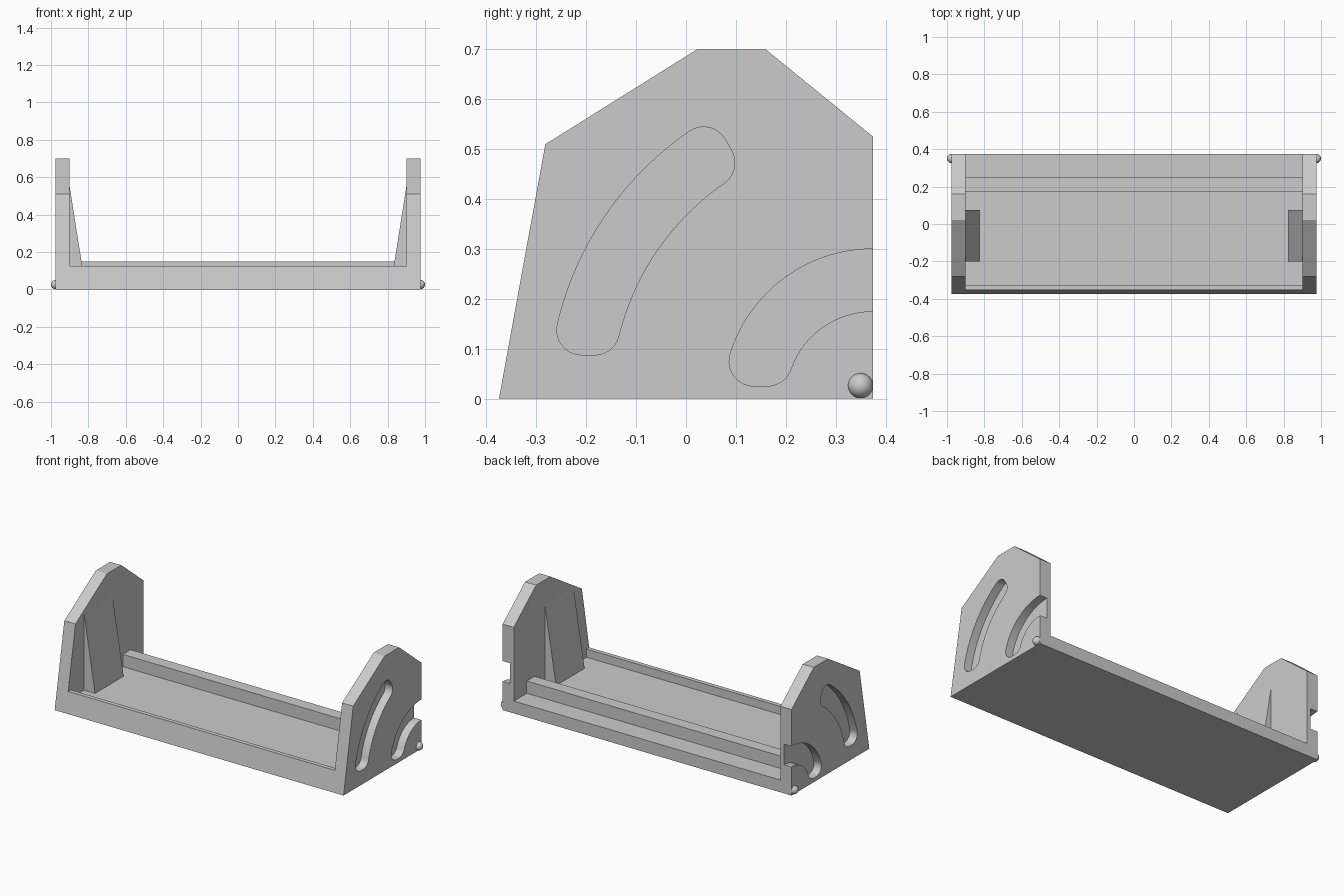
import bpy, bmesh
from math import asin, sin, cos, radians, pi
from mathutils import Vector

cube = bpy.data.objects.get("Cube")
if cube:
    bpy.data.objects.remove(cube, do_unlink=True)

# Single plain grey
grey = bpy.data.materials.new("plain_grey")
grey.use_nodes = True
colour = (0.6, 0.6, 0.6, 1)
grey.diffuse_color = colour
grey.node_tree.nodes["Principled BSDF"].inputs["Base Color"].default_value = colour


def prism(name, points, direction):
    """Extrude a closed outline of 3D points along a direction."""
    bm = bmesh.new()
    face = bm.faces.new([bm.verts.new(p) for p in points])
    out = bmesh.ops.extrude_face_region(bm, geom=[face])
    moved = [v for v in out["geom"] if isinstance(v, bmesh.types.BMVert)]
    bmesh.ops.translate(bm, verts=moved, vec=Vector(direction))
    bmesh.ops.recalc_face_normals(bm, faces=bm.faces)
    mesh = bpy.data.meshes.new(name)
    bm.to_mesh(mesh)
    bm.free()
    mesh.materials.append(grey)
    obj = bpy.data.objects.new(name, mesh)
    bpy.context.collection.objects.link(obj)
    return obj


def side_prism(name, profile, x0, x1):
    return prism(name, [(x0, y, z) for y, z in profile], (x1 - x0, 0, 0))


def combine(target, tool, operation):
    """Apply a boolean and discard the tool object."""
    tool.hide_render = True
    mod = target.modifiers.new(tool.name, "BOOLEAN")
    mod.operation = operation
    mod.solver = "EXACT"
    mod.object = tool
    bpy.context.view_layer.objects.active = target
    bpy.ops.object.modifier_apply(modifier=mod.name)
    bpy.data.objects.remove(tool, do_unlink=True)


BACK = 0.375          # rear plane, also the pivot of both curved slots
FLOOR = 0.075         # floor and rear ledge height
FILLET = 0.05


def arc(cy, cz, r, a0, a1, n):
    return [(cy + r * cos(a0 + (a1 - a0) * i / n),
             cz + r * sin(a0 + (a1 - a0) * i / n)) for i in range(n + 1)]


def slot_outline(r_in, r_out, floor_z, top_angle=None):
    """Curved slot with rounded corners; open through the back if no top angle."""
    ri, ro = r_in + FILLET, r_out - FILLET
    bot_i = pi - asin((floor_z + FILLET) / ri)
    bot_o = pi - asin((floor_z + FILLET) / ro)

    def corner(r, a, d0, d1):
        return arc(BACK + r * cos(a), r * sin(a), FILLET, d0, d1, 10)

    if top_angle is None:
        top_i = top_o = pi / 2
    else:
        top_i = top_angle + asin(FILLET / ri)
        top_o = top_angle + asin(FILLET / ro)
    pts = arc(BACK, 0, r_out, top_o, bot_o, 28)
    pts += corner(ro, bot_o, bot_o, 1.5 * pi)[1:]
    pts += corner(ri, bot_i, 1.5 * pi, bot_i + pi)
    pts += arc(BACK, 0, r_in, bot_i, top_i, 28)[1:]
    if top_angle is None:
        pts += [(BACK + 0.05, r_in), (BACK + 0.05, r_out)]
    else:
        end = top_angle - pi / 2
        pts += corner(ri, top_i, top_i + pi, end + 2 * pi)[1:]
        pts += corner(ro, top_o, end, top_o)[:-1]
    return pts


# Tray with side panels: full-width block, hollowed between the panels
panel = [(-BACK, 0), (BACK, 0), (BACK, 0.525), (0.16, 0.7), (0.022, 0.7), (-0.282, 0.51)]
body = side_prism("tray_with_side_panels", panel, -0.975, 0.975)

# Space above the front lip, floor, raised rail and rear ledge
space = [(-0.5, 0.125), (-0.326, 0.125), (-0.326, FLOOR), (0.175, FLOOR), (0.175, 0.15),
         (0.25, 0.15), (0.25, FLOOR), (0.5, FLOOR), (0.5, 1), (-0.5, 1)]
combine(body, side_prism("space_cutter", space, -0.9, 0.9), "DIFFERENCE")

slots = {"long_slot": slot_outline(0.525, 0.65, 0.0875, radians(119.7)),
         "short_slot": slot_outline(0.175, 0.3, 0.025)}

for side, s in (("left", 1), ("right", -1)):
    # Two curved pockets in the outer face
    for slot_name, outline in slots.items():
        cutter = side_prism(slot_name + "_cutter", outline, s * 0.925, s * 1.05)
        combine(body, cutter, "DIFFERENCE")

    # Tapered wedge brace, rooted in the panel and the floor
    wedge = [(s * 0.821, 0.05), (s * 0.901, 0.05), (s * 0.901, 0.556)]
    brace = prism("wedge_brace", [(x, -0.2, z) for x, z in wedge], (0, 0.275, 0))
    combine(body, brace, "UNION")

    # Small pivot ball near the lower rear corner
    bpy.ops.mesh.primitive_uv_sphere_add(segments=32, ring_count=16, radius=0.025,
                                         location=(s * 0.975, 0.35, 0.026))
    ball = bpy.context.object
    ball.name = side + "_pivot_ball"
    ball.data.materials.append(grey)
    bpy.ops.object.shade_smooth()
